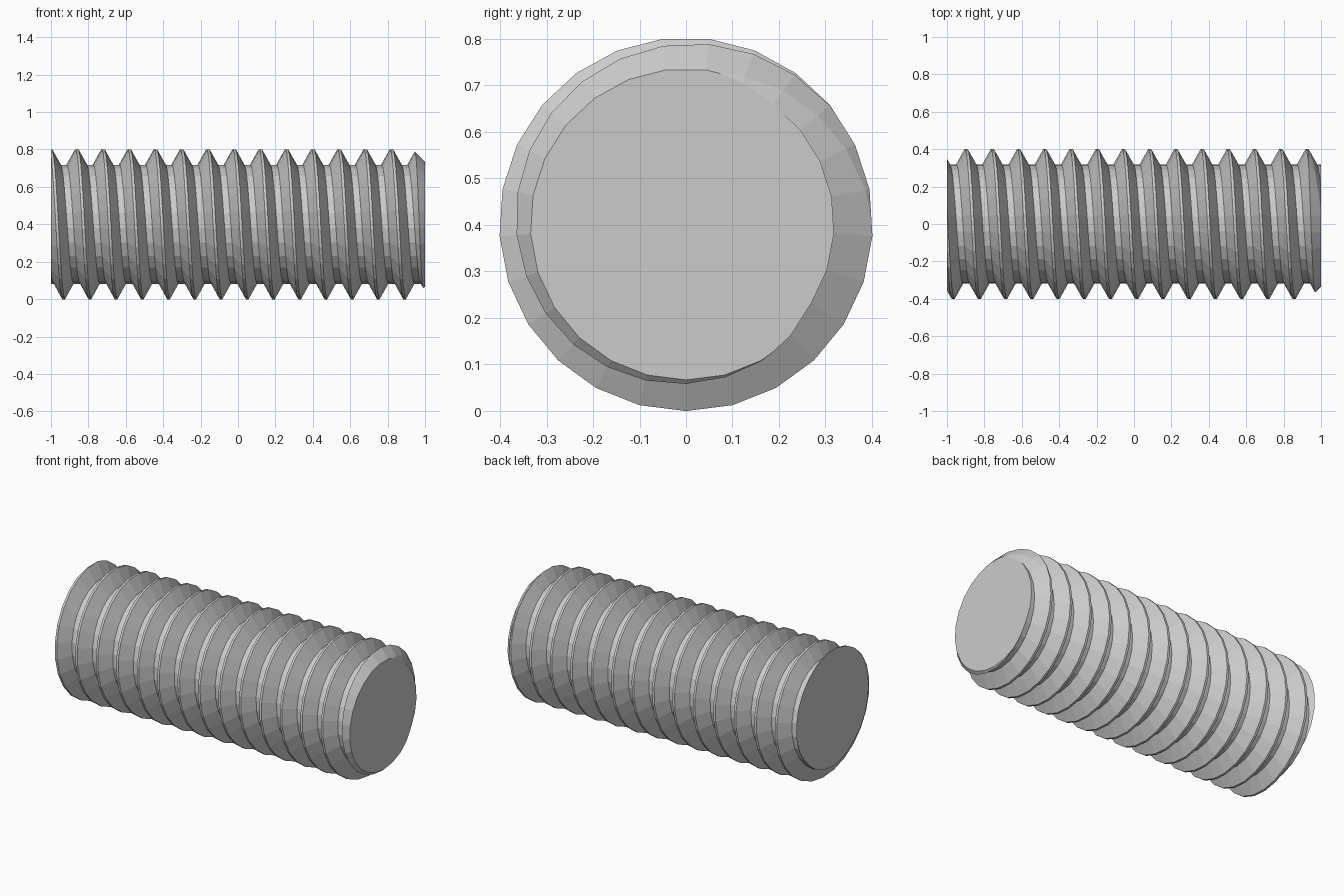
import bpy, bmesh
from math import sin, cos, pi, floor
from mathutils import Vector

if "Cube" in bpy.data.objects:
    bpy.data.objects.remove(bpy.data.objects["Cube"], do_unlink=True)

SIDES, PITCH, CREST_X = 25, 0.1402, -0.932
OUTER, ROOT, AXIS_Z = 0.402, 0.319, 0.401
CREST, FLANK = 0.014, 0.046

steel = bpy.data.materials.new("plain steel grey")
steel.use_nodes = True
steel.diffuse_color = (0.6, 0.6, 0.6, 1)
steel.node_tree.nodes["Principled BSDF"].inputs["Base Color"].default_value = (0.6, 0.6, 0.6, 1)


def on_axis(x, r, step):
    """Point around the x axis; step 0 is straight down."""
    a = pi + step * 2 * pi / SIDES
    return Vector((x, -r * sin(a), AXIS_Z + r * cos(a)))


def make_object(name, bm):
    bmesh.ops.recalc_face_normals(bm, faces=bm.faces)
    mesh = bpy.data.meshes.new(name)
    bm.to_mesh(mesh)
    bm.free()
    mesh.materials.append(steel)
    obj = bpy.data.objects.new(name, mesh)
    bpy.context.collection.objects.link(obj)
    return obj


# Helical thread: one four-point tooth profile swept around the axis
tooth = [(-CREST / 2, OUTER), (CREST / 2, OUTER),
         (CREST / 2 + FLANK, ROOT), (PITCH - CREST / 2 - FLANK, ROOT)]
bm = bmesh.new()
rows = []
for i in range(-4 * SIDES, 17 * SIDES):
    x = CREST_X + PITCH * i / SIDES
    rows.append([bm.verts.new(on_axis(x + dx, r, i)) for dx, r in tooth])
for i in range(len(rows) - SIDES - 1):
    a = rows[i] + [rows[i + SIDES][0]]
    b = rows[i + 1] + [rows[i + SIDES + 1][0]]
    for j in range(4):
        bm.faces.new((a[j], a[j + 1], b[j + 1], b[j]))
bmesh.ops.delete(bm, geom=[v for v in bm.verts if not v.link_faces], context='VERTS')

# Close both spare ends with fans, beyond the trimmed length
rims = [e for e in bm.edges if e.is_boundary]
for side in (-1, 1):
    rim = [e for e in rims if e.verts[0].co.x * side > 0]
    tip = bm.verts.new((side * 1.8, 0, AXIS_Z))
    for e in rim:
        bm.faces.new((*e.verts, tip))
rod = make_object("threaded_rod", bm)

# Trim block: flat left end, chamfered right end
bm = bmesh.new()
rings = [[bm.verts.new(on_axis(x, r, s)) for s in range(SIDES)]
         for x, r in ((-1, 0.6), (0.735, 0.6), (1, 0.335))]
for a, b in zip(rings, rings[1:]):
    for s in range(SIDES):
        t = (s + 1) % SIDES
        bm.faces.new((a[s], a[t], b[t], b[s]))
bm.faces.new(rings[0])
bm.faces.new(rings[-1])
trim = make_object("end_trim", bm)
trim.hide_render = True

cut = rod.modifiers.new("trim ends", 'BOOLEAN')
cut.operation = 'INTERSECT'
cut.solver = 'EXACT'
cut.object = trim

# Bake the trim and discard the helper
bpy.context.view_layer.update()
baked = bpy.data.meshes.new_from_object(rod.evaluated_get(bpy.context.evaluated_depsgraph_get()))
rod.modifiers.clear()
rod.data = baked
bpy.data.objects.remove(trim, do_unlink=True)
for f in baked.polygons:
    f.use_smooth = False
